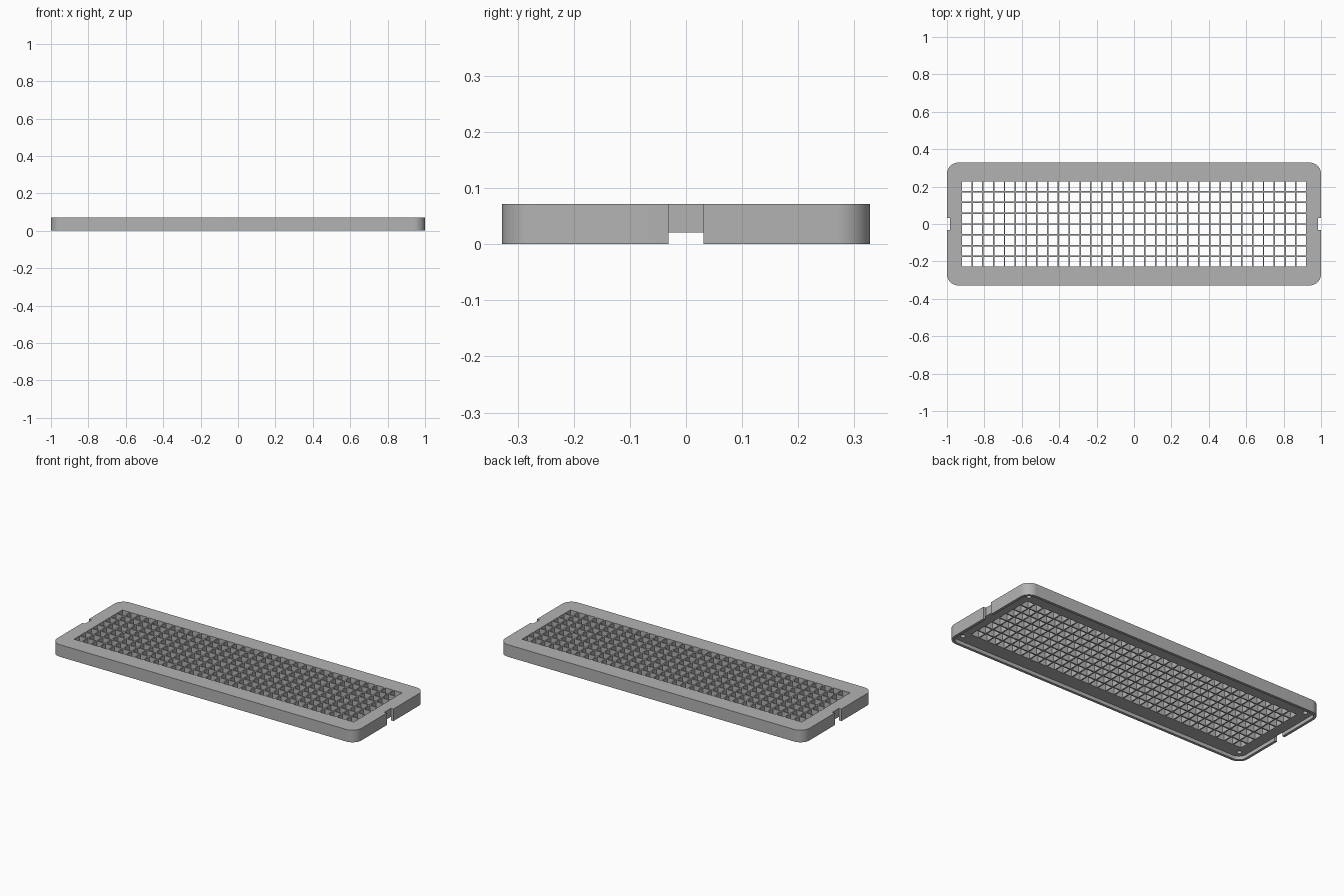
import bpy
import bmesh
from mathutils import Matrix

HALF_X, HALF_Y, HEIGHT = 1.0, 0.328, 0.072
WALL, RECESS = 0.0155, 0.021          # skirt thickness, underside depth
COLS, ROWS = 32, 8
CELL, BAR = 0.05, 0.0077
PITCH = CELL + BAR

cube = bpy.data.objects.get("Cube")
if cube:
    bpy.data.objects.remove(cube, do_unlink=True)

grey = bpy.data.materials.new("plain_grey")
grey.use_nodes = True
grey.diffuse_color = (0.45, 0.45, 0.45, 1)
grey.node_tree.nodes["Principled BSDF"].inputs["Base Color"].default_value = (0.45, 0.45, 0.45, 1)


def add_object(name, bm):
    bmesh.ops.recalc_face_normals(bm, faces=bm.faces)
    mesh = bpy.data.meshes.new(name)
    bm.to_mesh(mesh)
    bm.free()
    mesh.materials.append(grey)
    obj = bpy.data.objects.new(name, mesh)
    bpy.context.collection.objects.link(obj)
    return obj


def slab(name, half_x, half_y, z0, z1, radius=0, x=0):
    """Box with optional rounded vertical corners."""
    bm = bmesh.new()
    bmesh.ops.create_cube(bm, size=2)
    bmesh.ops.scale(bm, vec=(half_x, half_y, (z1 - z0) / 2), verts=bm.verts)
    bmesh.ops.translate(bm, vec=(x, 0, (z0 + z1) / 2), verts=bm.verts)
    if radius:
        upright = [e for e in bm.edges
                   if abs(e.verts[0].co.z - e.verts[1].co.z) > (z1 - z0) / 2]
        bmesh.ops.bevel(bm, geom=upright, offset=radius, segments=12,
                        profile=0.5, affect='EDGES')
    return add_object(name, bm)


def cut(target, cutter):
    cutter.hide_render = True
    mod = target.modifiers.new("cut", 'BOOLEAN')
    mod.operation, mod.solver, mod.object = 'DIFFERENCE', 'EXACT', cutter
    bpy.context.view_layer.objects.active = target
    bpy.ops.object.modifier_apply(modifier=mod.name)
    bpy.data.objects.remove(cutter, do_unlink=True)


# Frame: rounded slab, hollow underside, window for the grille
frame = slab("frame", HALF_X, HALF_Y, 0, HEIGHT, 0.06)
cut(frame, slab("underside_cutter", HALF_X - WALL, HALF_Y - WALL, -0.1, RECESS, 0.0445))
cut(frame, slab("window_cutter", COLS * PITCH / 2, ROWS * PITCH / 2, -0.1, 0.2))

# Finger notches through the end walls
for side in (-1, 1):
    cut(frame, slab("notch_cutter", WALL + 0.001, 0.031, -0.1, 0.2, x=side * HALF_X))

# Blind screw holes in the underside corners
for sx in (-1, 1):
    for sy in (-1, 1):
        bm = bmesh.new()
        bmesh.ops.create_cone(bm, cap_ends=True, segments=24, radius1=0.013, radius2=0.013,
                              depth=0.06, matrix=Matrix.Translation((sx * 0.942, sy * 0.268, 0.02)))
        cut(frame, add_object("hole_cutter", bm))

# Grille: grid of square cells inset to leave bars, then given depth
bm = bmesh.new()
bmesh.ops.create_grid(bm, x_segments=COLS, y_segments=ROWS, size=1)
bmesh.ops.scale(bm, vec=(COLS * PITCH / 2, ROWS * PITCH / 2, 1), verts=bm.verts)
cells = bm.faces[:]
bmesh.ops.inset_individual(bm, faces=cells, thickness=BAR / 2, use_even_offset=True)
bmesh.ops.delete(bm, geom=cells, context='FACES')
bmesh.ops.translate(bm, vec=(0, 0, RECESS), verts=bm.verts)
bars = bmesh.ops.extrude_face_region(bm, geom=bm.faces[:], use_keep_orig=True)
top = [g for g in bars["geom"] if isinstance(g, bmesh.types.BMVert)]
bmesh.ops.translate(bm, vec=(0, 0, HEIGHT - RECESS), verts=top)
grille = add_object("grille", bm)

# Smooth the rounded corners, keep the rest crisp
bpy.ops.object.select_all(action='DESELECT')
frame.select_set(True)
bpy.context.view_layer.objects.active = frame
bpy.ops.object.shade_smooth_by_angle(angle=0.5)
